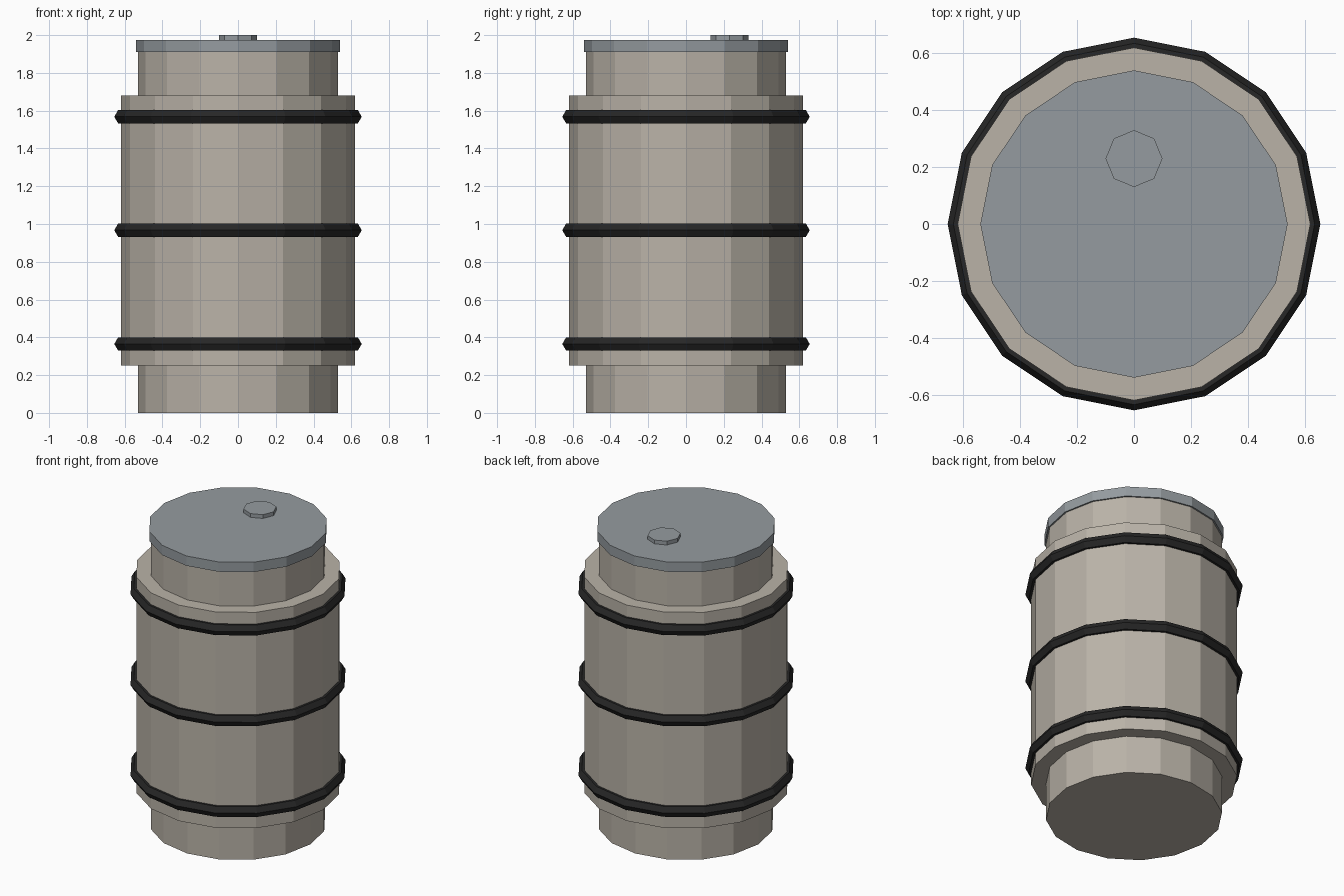
import bpy
import math

if "Cube" in bpy.data.objects:
    bpy.data.objects.remove(bpy.data.objects["Cube"], do_unlink=True)


def material(name, rgb):
    mat = bpy.data.materials.new(name)
    mat.use_nodes = True
    mat.diffuse_color = (*rgb, 1)
    mat.node_tree.nodes["Principled BSDF"].inputs["Base Color"].default_value = (*rgb, 1)
    return mat


def lathe(name, profile, mat, sides=16, y=0.0, closed=False):
    """Spin (radius, z) points around z; open profiles get flat end caps."""
    verts, faces = [], []
    for r, z in profile:
        for i in range(sides):
            a = math.tau * i / sides
            verts.append((r * math.cos(a), r * math.sin(a), z))
    rows = len(profile)
    for k in range(rows if closed else rows - 1):
        low, high = k * sides, (k + 1) % rows * sides
        for i in range(sides):
            j = (i + 1) % sides
            faces.append((low + i, low + j, high + j, high + i))
    if not closed:
        faces.append(tuple(reversed(range(sides))))
        faces.append(tuple(range((rows - 1) * sides, rows * sides)))
    mesh = bpy.data.meshes.new(name)
    mesh.from_pydata(verts, [], faces)
    mesh.materials.append(mat)
    obj = bpy.data.objects.new(name, mesh)
    obj.location.y = y
    bpy.context.collection.objects.link(obj)
    return obj


beige = material("warm grey", (0.49, 0.45, 0.39))
steel = material("blue grey", (0.30, 0.33, 0.35))
black = material("black rubber", (0.02, 0.02, 0.02))

# Stepped drum with narrow foot and neck
lathe("drum_body", [(0.53, 0), (0.53, 0.25), (0.62, 0.25), (0.62, 1.68),
                    (0.53, 1.68), (0.53, 1.91)], beige)

# Lid and its off-centre filler cap
lathe("lid", [(0.54, 1.91), (0.54, 1.975)], steel)
lathe("filler_cap", [(0.10, 1.97), (0.10, 2.0)], steel, sides=8, y=0.23)

# Hoops with a six-sided cross-section
for label, z in (("lower", 0.365), ("middle", 0.967), ("upper", 1.568)):
    section = [(0.615 + 0.04 * math.cos(math.tau * k / 6),
                z + 0.04 * math.sin(math.tau * k / 6)) for k in range(6)]
    lathe(label + "_hoop", section, black, closed=True)
